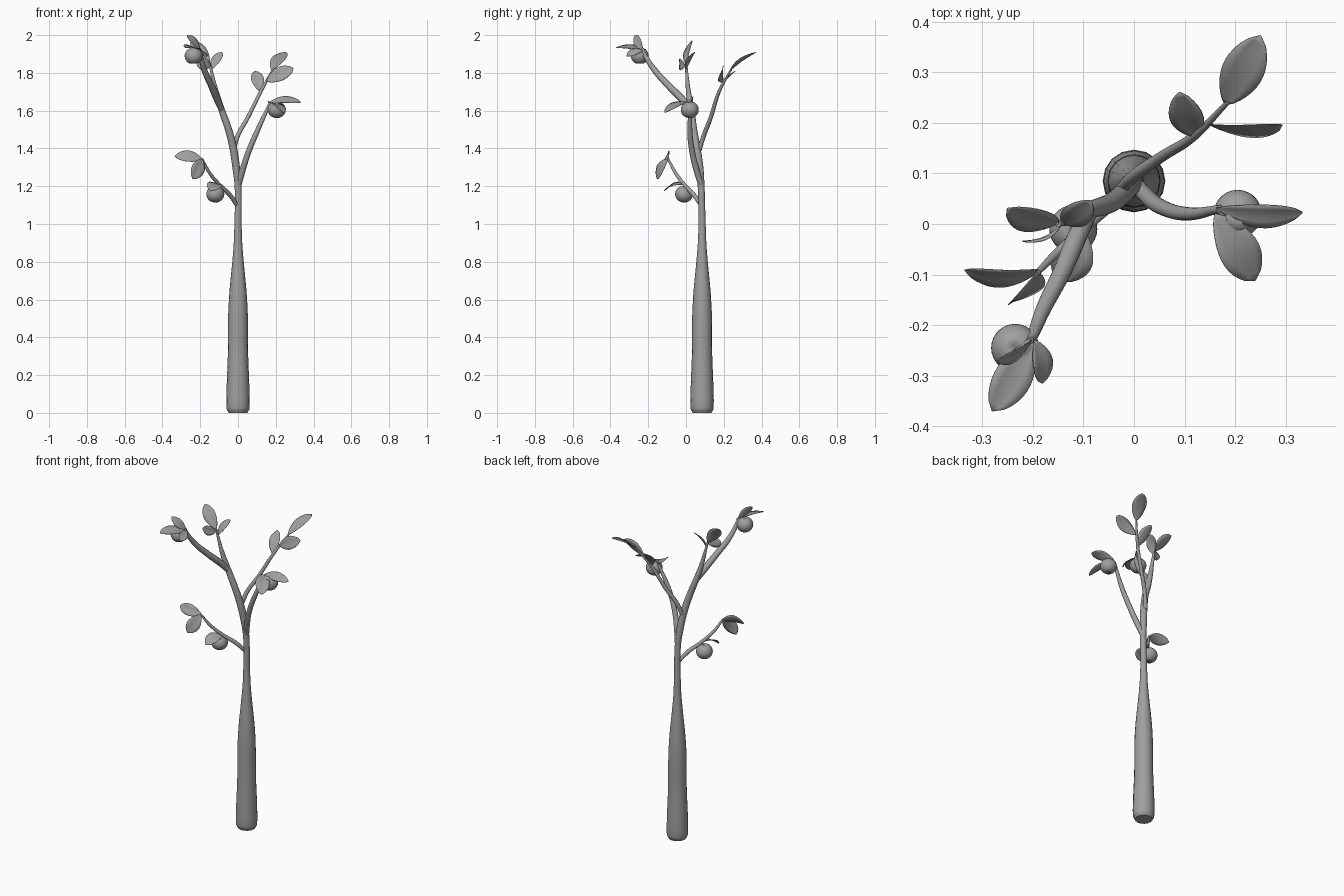
import bpy
import math
from mathutils import Vector

if "Cube" in bpy.data.objects:
    bpy.data.objects.remove(bpy.data.objects["Cube"], do_unlink=True)

grey = bpy.data.materials.new("plain_grey")
grey.use_nodes = True
grey.diffuse_color = (0.35, 0.35, 0.35, 1)
grey.node_tree.nodes["Principled BSDF"].inputs["Base Color"].default_value = (0.35, 0.35, 0.35, 1)
grey.node_tree.nodes["Principled BSDF"].inputs["Roughness"].default_value = 0.8


def mesh_object(name, verts, faces):
    mesh = bpy.data.meshes.new(name)
    mesh.from_pydata(verts, [], faces)
    mesh.materials.append(grey)
    for poly in mesh.polygons:
        poly.use_smooth = True
    obj = bpy.data.objects.new(name, mesh)
    bpy.context.collection.objects.link(obj)
    return obj


def limb(name, points):
    """Tapered round tube through points of (x, y, z, radius)."""
    curve = bpy.data.curves.new(name, "CURVE")
    curve.dimensions = "3D"
    curve.bevel_depth = 1
    curve.bevel_resolution = 6
    curve.resolution_u = 8
    curve.use_fill_caps = True
    spline = curve.splines.new("BEZIER")
    spline.radius_interpolation = "CARDINAL"
    spline.bezier_points.add(len(points) - 1)
    for bp, (x, y, z, r) in zip(spline.bezier_points, points):
        bp.co = (x, y, z)
        bp.radius = r
        bp.handle_left_type = bp.handle_right_type = "AUTO"
    curve.materials.append(grey)
    obj = bpy.data.objects.new(name, curve)
    bpy.context.collection.objects.link(obj)
    bpy.ops.object.select_all(action="DESELECT")
    obj.select_set(True)
    bpy.context.view_layer.objects.active = obj
    bpy.ops.object.convert(target="MESH")
    bpy.ops.object.shade_smooth_by_angle(angle=math.radians(50))


def leaf(name, base, tip, facing, width, arch=0.008):
    """Thin oval blade from base to tip, cupped along its midrib."""
    base, tip = Vector(base), Vector(tip)
    along = tip - base
    side = along.cross(Vector(facing)).normalized()
    normal = side.cross(along).normalized()
    rows, cols = 12, 4
    verts, faces = [], []
    for i in range(rows + 1):
        t = i / rows
        half = width / 2 * max(math.sin(math.pi * t ** 1.15), 0.0) ** 0.65 + 0.001
        mid = base + along * t + normal * arch * math.sin(math.pi * t)
        for j in range(cols + 1):
            s = j / cols * 2 - 1
            verts.append(mid + side * half * s + normal * half * 0.15 * s * s)
    for i in range(rows):
        for j in range(cols):
            a = i * (cols + 1) + j
            faces.append((a, a + 1, a + cols + 2, a + cols + 1))
    obj = mesh_object(name, verts, faces)
    solid = obj.modifiers.new("thickness", "SOLIDIFY")
    solid.thickness = 0.002


def fruit(name, centre, stem_end):
    """Round fruit with dimpled poles, a stalk and a small calyx."""
    c, radius, segs, rows = Vector(centre), 0.047, 28, 18
    verts, faces = [], []
    for i in range(rows + 1):
        a = math.pi * i / rows
        ring = radius * math.sin(a) + 0.0005
        z = radius * 0.95 * math.cos(a) * (1 - 0.2 * math.exp(-(ring / 0.01) ** 2))
        for j in range(segs):
            b = math.tau * j / segs
            verts.append(c + Vector((ring * math.cos(b), ring * math.sin(b), z)))
    for i in range(rows):
        for j in range(segs):
            k = (j + 1) % segs
            faces.append((i * segs + j, (i + 1) * segs + j, (i + 1) * segs + k, i * segs + k))
    mesh_object(name, verts, faces)
    top = c + Vector((0, 0, radius * 0.7))
    limb(name + "_stalk", [(*top, 0.003), (*stem_end, 0.004)])
    # Five pointed calyx under the fruit
    star = []
    for j in range(10):
        r, b = (0.014 if j % 2 == 0 else 0.005), math.tau * j / 10
        star.append(c + Vector((r * math.cos(b), r * math.sin(b), -radius * 0.94)))
    calyx = mesh_object(name + "_calyx", star, [tuple(reversed(range(10)))])
    calyx.modifiers.new("thickness", "SOLIDIFY").thickness = 0.002


# Trunk, curving into the upper leader
limb("trunk", [
    (0, 0.085, 0, 0.05), (0, 0.085, 0.02, 0.06), (0, 0.085, 0.1, 0.061),
    (0, 0.085, 0.3, 0.054), (0, 0.085, 0.55, 0.051), (0, 0.085, 0.7, 0.04),
    (0, 0.085, 0.85, 0.026), (0, 0.085, 1.0, 0.019), (0, 0.08, 1.2, 0.018),
    (-0.01, 0.072, 1.3, 0.02), (-0.025, 0.057, 1.4, 0.02), (-0.05, 0.04, 1.5, 0.019),
    (-0.085, 0.028, 1.6, 0.017), (-0.115, 0.013, 1.7, 0.013), (-0.15, 0, 1.85, 0.006)])

# Branches
limb("front_branch", [
    (-0.085, 0.028, 1.6, 0.015), (-0.11, -0.02, 1.66, 0.019), (-0.14, -0.09, 1.73, 0.018),
    (-0.18, -0.17, 1.82, 0.015), (-0.2, -0.22, 1.9, 0.011), (-0.205, -0.23, 1.93, 0.007)])
limb("back_branch", [
    (-0.025, 0.07, 1.39, 0.012), (0, 0.095, 1.47, 0.012), (0.05, 0.13, 1.56, 0.011),
    (0.12, 0.175, 1.7, 0.009), (0.185, 0.24, 1.82, 0.005)])
limb("left_branch", [
    (0, 0.085, 1.19, 0.014), (0.02, 0.06, 1.27, 0.016), (0.055, 0.033, 1.38, 0.015),
    (0.11, 0.02, 1.51, 0.013), (0.17, 0.03, 1.64, 0.008)])
limb("low_branch", [
    (0, 0.085, 1.09, 0.01), (-0.04, 0.045, 1.15, 0.012), (-0.1, -0.01, 1.21, 0.01),
    (-0.15, -0.055, 1.27, 0.009), (-0.19, -0.095, 1.345, 0.006)])

# Fruit
fruit("front_fruit", (-0.235, -0.245, 1.89), (-0.205, -0.23, 1.93))
fruit("left_fruit", (0.205, 0.02, 1.605), (0.17, 0.03, 1.64))
fruit("low_fruit", (-0.12, -0.01, 1.158), (-0.1, -0.01, 1.21))

# Leaves on the front branch
up, front = (0, 0, 1), (0, -1, 0)
leaf("front_leaf_long", (-0.2, -0.23, 1.92), (-0.28, -0.37, 1.935), (0.3, 0, 1), 0.075)
leaf("front_leaf_upright", (-0.2, -0.23, 1.92), (-0.27, -0.27, 2.0), (0.4, -0.8, 0.6), 0.045)
leaf("front_leaf_side", (-0.195, -0.23, 1.92), (-0.18, -0.315, 1.89), (0.6, 0, 0.7), 0.05)

# Leaves at the top of the leader
leaf("leader_leaf_tall", (-0.15, 0, 1.85), (-0.25, 0.03, 1.97), (0.4, -0.9, 0.4), 0.07)
leaf("leader_leaf_small", (-0.14, 0, 1.82), (-0.085, 0.045, 1.91), (-0.4, -0.8, 0.5), 0.055)
leaf("leader_leaf_low", (-0.145, -0.005, 1.84), (-0.22, -0.035, 1.85), front, 0.06)

# Leaves on the back branch
leaf("back_leaf_tip", (0.18, 0.235, 1.815), (0.25, 0.372, 1.91), (-0.2, -0.5, 1), 0.08)
leaf("back_leaf_left", (0.15, 0.195, 1.755), (0.293, 0.195, 1.825), (0, -0.95, 0.35), 0.075)
leaf("back_leaf_right", (0.12, 0.172, 1.7), (0.09, 0.26, 1.81), (0, -0.8, 0.6), 0.065)

# Leaves on the left branch
leaf("left_leaf_out", (0.165, 0.03, 1.645), (0.333, 0.022, 1.645), (0, -0.6, 0.8), 0.055, 0.015)
leaf("left_leaf_front", (0.16, 0.02, 1.645), (0.24, -0.112, 1.59), (0.2, 0, 1), 0.08, 0.015)

# Leaves on the low branch
leaf("low_leaf_out", (-0.185, -0.092, 1.34), (-0.335, -0.092, 1.36), (0, -0.85, 0.5), 0.065, 0.015)
leaf("low_leaf_hanging", (-0.19, -0.097, 1.345), (-0.24, -0.155, 1.24), (0.5, -0.7, 0.3), 0.075)
leaf("low_leaf_over_fruit", (-0.1, -0.01, 1.21), (-0.145, -0.115, 1.175), (0.2, -0.2, 1), 0.08, 0.015)
